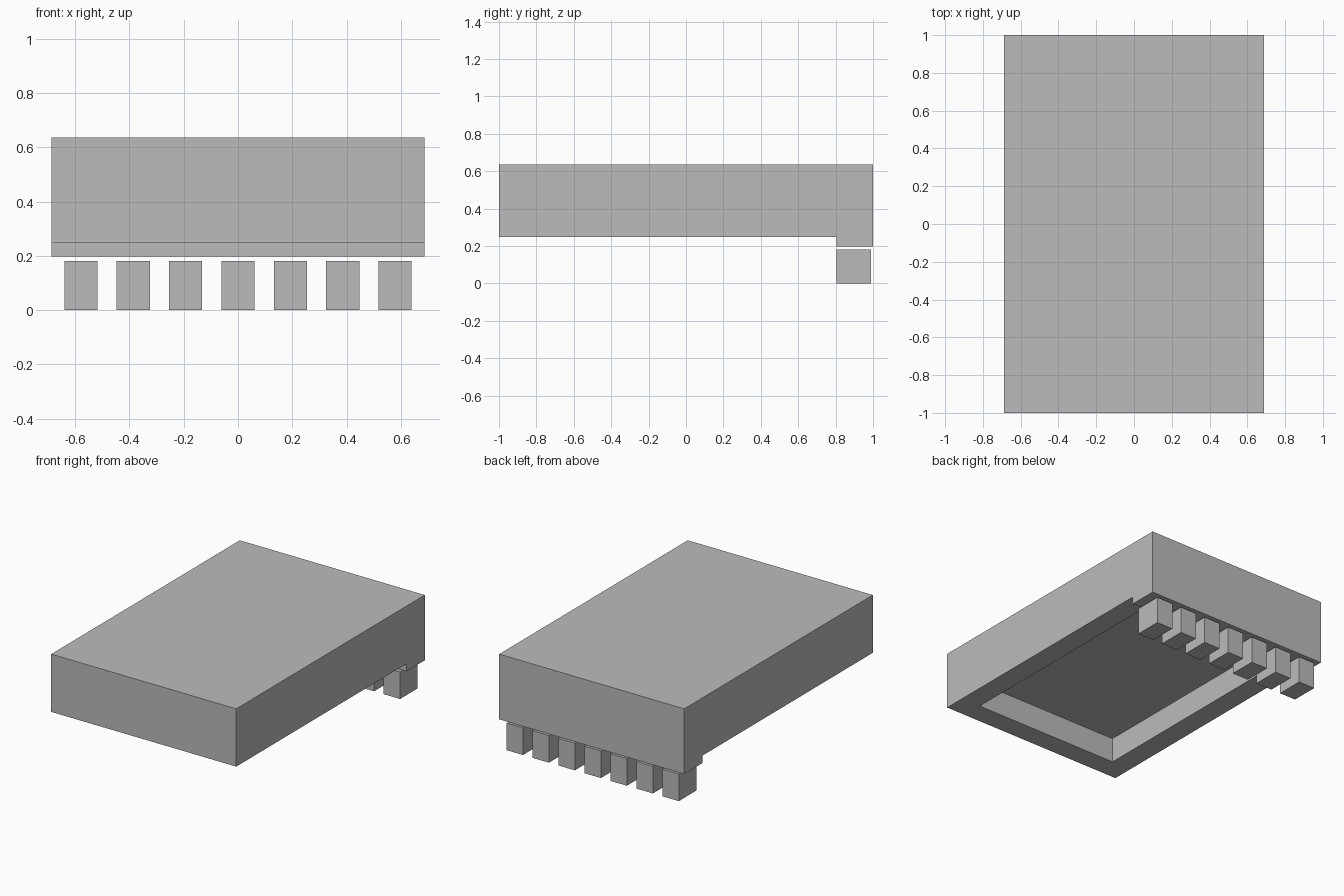
import bpy
import bmesh
from mathutils import Vector

cube = bpy.data.objects.get("Cube")
if cube:
    bpy.data.objects.remove(cube, do_unlink=True)

# Single flat grey
grey = bpy.data.materials.new("plain_grey")
grey.use_nodes = True
colour = (0.5, 0.5, 0.5, 1)
grey.diffuse_color = colour
grey.node_tree.nodes["Principled BSDF"].inputs["Base Color"].default_value = colour


def add_object(name, bm):
    bmesh.ops.recalc_face_normals(bm, faces=bm.faces)
    mesh = bpy.data.meshes.new(name)
    bm.to_mesh(mesh)
    bm.free()
    mesh.materials.append(grey)
    obj = bpy.data.objects.new(name, mesh)
    bpy.context.collection.objects.link(obj)
    return obj


def box(name, low, high):
    low, high = Vector(low), Vector(high)
    bm = bmesh.new()
    bmesh.ops.create_cube(bm, size=1)
    bmesh.ops.scale(bm, vec=high - low, verts=bm.verts)
    bmesh.ops.translate(bm, vec=(low + high) / 2, verts=bm.verts)
    return add_object(name, bm)


HALF_WIDTH = 0.687
TOP, UNDERSIDE, LIP = 0.636, 0.248, 0.198
LIP_FRONT = 0.805
RIM = 0.145

# Body: side profile with a lowered rear lip, extruded across the width
profile = [(-1, UNDERSIDE), (LIP_FRONT, UNDERSIDE), (LIP_FRONT, LIP),
           (1, LIP), (1, TOP), (-1, TOP)]
bm = bmesh.new()
side = bm.faces.new([bm.verts.new((-HALF_WIDTH, y, z)) for y, z in profile])
grown = bmesh.ops.extrude_face_region(bm, geom=[side])["geom"]
bmesh.ops.translate(bm, vec=(2 * HALF_WIDTH, 0, 0),
                    verts=[v for v in grown if isinstance(v, bmesh.types.BMVert)])
body = add_object("body", bm)

# Recess in the underside, running back to the lip
inner = HALF_WIDTH - RIM
cutter = box("recess_cutter", (-inner, RIM - 1, 0.1), (inner, LIP_FRONT, 0.415))
cutter.hide_render = True
cutter.hide_viewport = True
cutter.display_type = "WIRE"
cut = body.modifiers.new("recess", "BOOLEAN")
cut.operation = "DIFFERENCE"
cut.solver = "EXACT"
cut.object = cutter

# Row of separate blocks below the lip
COUNT, SPACING, BLOCK_WIDTH = 7, 0.193, 0.122
for i in range(COUNT):
    x = (i - (COUNT - 1) / 2) * SPACING
    box(f"block_{i + 1}", (x - BLOCK_WIDTH / 2, LIP_FRONT, 0),
        (x + BLOCK_WIDTH / 2, 0.99, 0.182))
